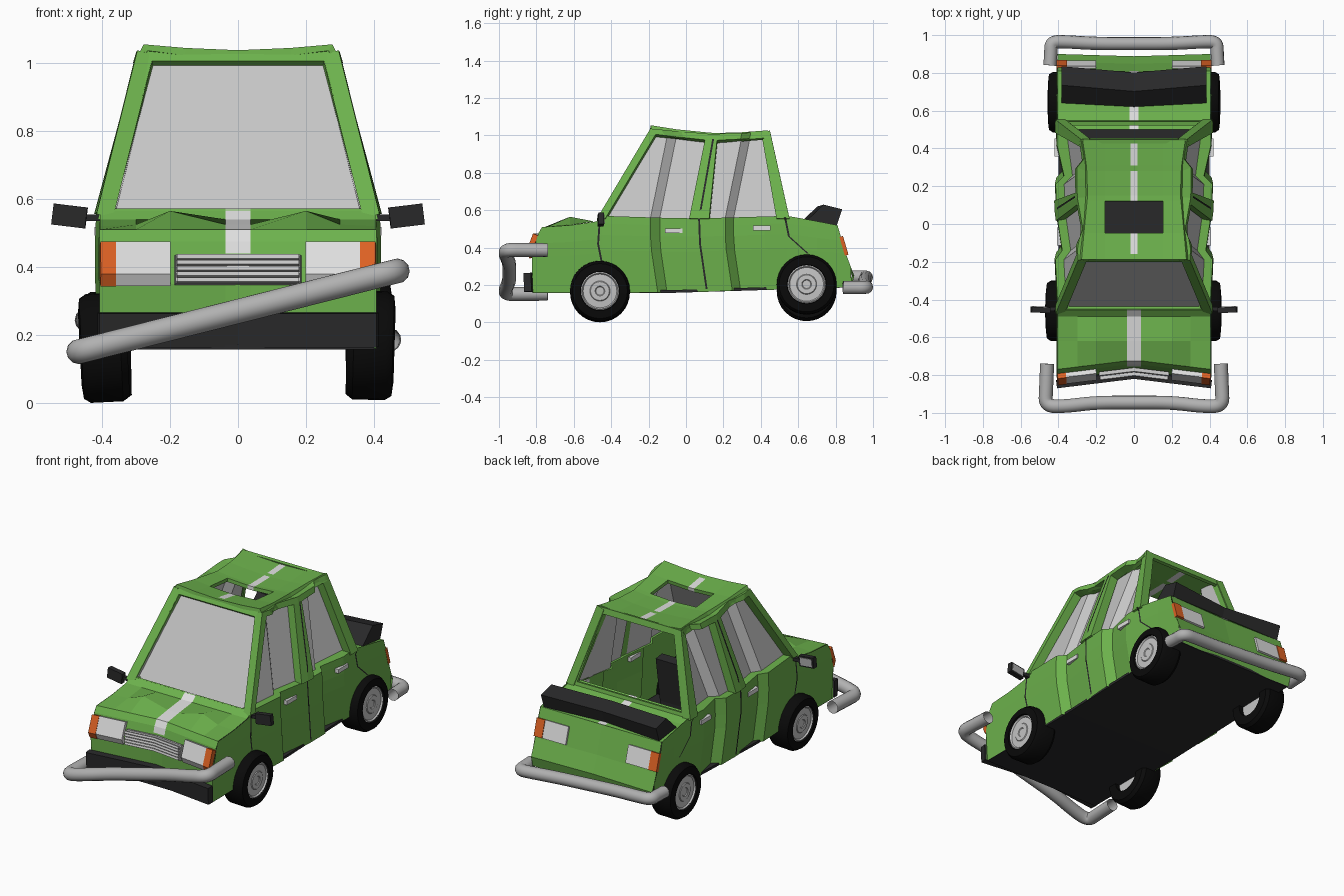
import bpy, bmesh, math
from mathutils import Matrix, Vector, Euler

if "Cube" in bpy.data.objects:
    bpy.data.objects.remove(bpy.data.objects["Cube"])


def colour(name, r, g, b):
    m = bpy.data.materials.new(name)
    m.use_nodes = True
    m.diffuse_color = (r, g, b, 1)
    m.node_tree.nodes["Principled BSDF"].inputs["Base Color"].default_value = (r, g, b, 1)
    return m


GREEN = colour("body green", .15, .44, .072)
TRIM = colour("trim black", .022, .022, .023)
TYRE = colour("tyre black", .003, .003, .003)
GLASS = colour("glass grey", .56, .56, .56)
LAMP = colour("lamp white", .73, .73, .73)
STEEL = colour("steel grey", .44, .44, .44)
ORANGE = colour("signal orange", .72, .12, .017)


def interp(t, table):
    for (a, u), (b, v) in zip(table, table[1:]):
        if t <= b:
            return u + (v - u) * max(0, (t - a) / (b - a))
    return table[-1][1]


def finish(name, bm, mats, solid=0, mirror=False, smooth=False):
    me = bpy.data.meshes.new(name)
    bm.to_mesh(me)
    bm.free()
    for m in mats:
        me.materials.append(m)
    ob = bpy.data.objects.new(name, me)
    bpy.context.collection.objects.link(ob)
    if solid:
        mod = ob.modifiers.new("Thickness", "SOLIDIFY")
        mod.thickness, mod.offset = solid, 0
    if mirror:
        mod = ob.modifiers.new("Mirror", "MIRROR")
        mod.use_mirror_merge = False
    if smooth:
        bpy.ops.object.select_all(action="DESELECT")
        ob.select_set(True)
        bpy.context.view_layer.objects.active = ob
        bpy.ops.object.shade_smooth_by_angle(angle=math.radians(35))
    return ob


def sheet(name, rows, *mats, pick=None, keep=None, closed=False, **kw):
    """Quad grid through rows of points."""
    bm = bmesh.new()
    grid = [[bm.verts.new(p) for p in row] for row in rows]
    for r, s in zip(grid, grid[1:]):
        for i in range(len(r) - 1):
            quad = (r[i], r[i + 1], s[i + 1], s[i])
            mid = sum((v.co for v in quad), Vector()) / 4
            if keep and not keep(mid):
                continue
            f = bm.faces.new(quad)
            f.material_index = pick(mid) if pick else 0
    if closed:
        bmesh.ops.remove_doubles(bm, verts=bm.verts, dist=1e-5)
        bmesh.ops.holes_fill(bm, edges=[e for e in bm.edges if e.is_boundary], sides=0)
        bmesh.ops.recalc_face_normals(bm, faces=bm.faces)
    return finish(name, bm, mats, **kw)


def box(name, at, size, mat, rot=(0, 0, 0), **kw):
    bm = bmesh.new()
    mtx = Matrix.LocRotScale(Vector(at), Euler(rot), Vector(size))
    bmesh.ops.create_cube(bm, size=1, matrix=mtx)
    return finish(name, bm, [mat], **kw)


# Shape of the flanks: crumpled along y, leaning in above the belt line
DENTS = [(-.46, 0), (-.19, .012), (-.14, -.025), (.06, .005), (.21, .01), (.255, -.034), (.42, .005), (.6, 0)]
BELT = [(-.78, .51), (-.62, .52), (-.48, .54), (-.45, .57), (.02, .555), (.54, .57), (.82, .52)]
SILL = [(-.82, .16), (-.1, .16), (.84, .19)]
NOSE = [(.16, -.82), (.35, -.825), (.475, -.79), (.51, -.77)]
TAIL = [(.19, .885), (.25, .9), (.35, .86), (.52, .81)]


def crease_shift(z):
    return .2 * max(0, z - .56) + .15 * max(0, .42 - z)


def side_x(y, z):
    lean = interp(z, [(.16, .4), (.42, .41), (.56, .405), (1.04, .275)])
    return lean + interp(y - crease_shift(z), DENTS)


def subdivide(path, cuts):
    pts = [Vector(a).lerp(Vector(b), i / cuts) for a, b in zip(path, path[1:]) for i in range(cuts)]
    return pts + [Vector(path[-1])]


def side_patch(name, low, high, mat, offset=0., cuts=1, **kw):
    """Patch on the flank between two edges of (y, z) points."""
    rows = [[(side_x(p.x, p.y) + offset, p.x, p.y) for p in subdivide(edge, cuts)] for edge in (low, high)]
    return sheet(name, rows, mat, mirror=True, **kw)


# Lower flanks
stations = [-1, -.62, -.48, -.45, -.19, -.14, .06, .21, .255, .42, .54, .7, 1]
flank = []
for f in (0, .32, .55, .75, .9, 1):
    row = []
    for y in stations:
        lo, hi = interp(y, SILL), interp(y, BELT)
        z = lo + f * (hi - lo)
        if abs(y) == 1:
            y = interp(z, NOSE if y < 0 else TAIL)
        elif -.4 < y < .5:
            y += crease_shift(z)
        row.append((side_x(y, z), y, z))
    flank.append(row)
sheet("body_side", flank, GREEN, mirror=True)
# Ledge below the side windows
sheet("window_sill", [[(x - d, y, z) for x, y, z in flank[-1][3:-2]] for d in (0, .06)], GREEN, mirror=True)


# Front end, hollowed towards the middle
def front_patch(name, xs, profile, *mats, **kw):
    rows = [[(x, y + .05 * (1 - abs(x) / .41), z) for x in xs] for z, y in profile]
    return sheet(name, rows, *mats, **kw)


def both(*xs):
    return [-x for x in reversed(xs)] + list(xs)


front_patch("front_panel", both(.037, .2, .407), [(z, interp(z, NOSE)) for z in (.16, .35, .44, .475, .51)],
            GREEN, LAMP, pick=lambda c: int(abs(c.x) < .03 and c.z > .44))
front_patch("front_lower_trim", [-.41, 0, .41], [(.165, -.845), (.265, -.85)], TRIM, solid=.04)
lamp = [(.47, -.805), (.38, -.84), (.35, -.825)]
front_patch("headlight", [.2, .36], lamp, LAMP, solid=.025, mirror=True)
front_patch("front_signal", [.36, .405], lamp, ORANGE, solid=.03, mirror=True)
front_patch("grille_back", [-.185, 0, .185], [(.435, -.82), (.35, -.838)], GLASS, solid=.02)
for i in range(5):
    z = .36 + .017 * i
    front_patch(f"grille_slat_{i + 1}", [-.18, 0, .18], [(z - .006, -.848), (z + .006, -.843)], GLASS, solid=.02)

# Bonnet with two raised ridges and a stripe
xs = both(.037, .2, .3, .405)
ridge = [(.037, .525), (.2, .565), (.3, .525), (.4, .52)]
bonnet = [[(x, -.77 + .05 * (1 - abs(x) / .41), .51) for x in xs],
          [(x, -.62, interp(abs(x), ridge)) for x in xs],
          [(x, -.49, .54) for x in xs],
          [(x, -.45, .572) for x in xs]]
sheet("bonnet", bonnet, GREEN, LAMP, pick=lambda c: int(abs(c.x) < .03))

# Boot lid and rear panel
xs = both(.025, .405)
sheet("boot_lid", [[(x, y, z) for x in xs] for y, z in ((.5, .575), (.6, .545), (.81, .52))],
      GREEN, LAMP, pick=lambda c: int(abs(c.x) < .02))
sheet("rear_panel", [[(x, y - .012 * (x == 0), z) for x in (-.405, 0, .405)] for z, y in TAIL], GREEN)


def rear_plate(name, x0, x1, mat, thick):
    rows = [[(x, interp(z, TAIL) + .002, z) for x in (x0, x1)] for z in (.36, .46)]
    sheet(name, rows, mat, solid=thick, mirror=True)


rear_plate("tail_light", .2, .355, LAMP, .012)
rear_plate("rear_signal", .355, .41, ORANGE, .02)

# Floor and front seats
sheet("floor", [[(-.4, y, z), (.4, y, z)] for y, z in ((-.82, .165), (-.1, .165), (.88, .195))], TRIM, solid=.015)
box("seat_base", (.2, -.28, .24), (.2, .2, .12), TRIM, mirror=True)
box("seat_back", (.2, -.19, .34), (.2, .06, .28), TRIM, (-.15, 0, 0), mirror=True)

# Roof with open hatch and broken stripe
roof_top = [(-.19, 1.045), (0, 1.015), (.2, 1), (.44, 1.018)]
roof_half = [(-.19, .272), (0, .255), (.15, .24), (.3, .245), (.44, .265)]
roof = []
for y in (-.19, -.16, -.05, .12, .15, .28, .31, .44):
    w, top = interp(y, roof_half), interp(y, roof_top)
    row = [(x, y, top - .018 * (1 - (x / w) ** 2)) for x in both(.02, .155, w)]
    roof.append([(-w - .015, y, top - .035)] + row + [(w + .015, y, top - .035)])
sheet("roof", roof, GREEN, LAMP,
      pick=lambda c: int(abs(c.x) < .015 and c.y > -.16 and not .28 < c.y < .31),
      keep=lambda c: not (abs(c.x) < .15 and -.05 < c.y < .12), solid=.022)


# Windscreen and open rear window, each inset from one quad
def framed(name, low, high, inset, glazed):
    (w, y, z), (v, b, c) = low, high
    bm = bmesh.new()
    f = bm.faces.new([bm.verts.new(p) for p in ((-w, y, z), (w, y, z), (v, b, c), (-v, b, c))])
    bm.normal_update()
    style = {"use_boundary": True, "use_even_offset": True}
    bmesh.ops.inset_region(bm, faces=[f], thickness=inset, **style)
    if glazed:
        bmesh.ops.inset_region(bm, faces=[f], thickness=.004, depth=-.02, **style)
        f.material_index = 1
    else:
        bmesh.ops.delete(bm, geom=[f], context="FACES")
    finish(name, bm, [GREEN, GLASS], solid=0 if glazed else .02)


framed("windscreen", (.412, -.472, .54), (.28, -.185, 1.035), .034, True)
framed("rear_window_frame", (.395, .54, .545), (.265, .437, 1.02), .036, False)

# Side windows folded along the creases, pillars and rails
side_patch("front_side_glass", [(-.46, .56), (-.19, .56), (-.14, .56), (.05, .55)],
           [(-.18, 1.01), (-.1, 1), (-.05, 1), (.13, .98)], GLASS, -.045)
side_patch("rear_side_glass", [(.1, .55), (.21, .56), (.255, .56), (.51, .56)],
           [(.16, .98), (.3, 1), (.345, 1), (.42, 1)], GLASS, -.045)
pillars = {"front_pillar": [(-.475, .55), (-.43, .55), (-.19, 1.03), (-.155, 1.01)],
           "middle_pillar": [(.02, .55), (.125, .55), (.11, 1), (.17, 1)],
           "rear_pillar": [(.485, .55), (.555, .55), (.405, 1), (.45, 1.02)]}
for name, (a, b, c, d) in pillars.items():
    side_patch(name, [a, b], [c, d], GREEN, -.014, cuts=2, solid=.05)
side_patch("front_window_rail", [(-.17, 1), (.14, .965)], [(-.19, 1.03), (.14, 1)], GREEN, -.014, cuts=6, solid=.05)
side_patch("rear_window_rail", [(.14, .965), (.43, .985)], [(.14, 1), (.44, 1.015)], GREEN, -.014, cuts=6, solid=.05)

# Panel gaps on the flanks
gaps = {"door_gap": [(.145, .98), (.07, .555), (.075, .42), (.11, .18)],
        "wing_gap": [(-.46, .56), (-.47, .42), (-.45, .32)],
        "rear_gap": [(.53, .56), (.55, .46), (.65, .37)]}
for name, path in gaps.items():
    rows = [[(side_x(p.x, p.y) + (.015 if p.y > .56 else .004), p.x + d, p.y) for d in (-.005, .005)]
            for p in subdivide(path, 5)]
    sheet(name, rows, TRIM, mirror=True)

# Door handles and wing mirrors
for name, y, z in (("front_handle", -.065, .49), ("rear_handle", .405, .505)):
    box(name, (side_x(y, z), y, z), (.026, .095, .025), LAMP, mirror=True)
box("mirror_arm", (.425, -.45, .545), (.06, .02, .02), TRIM, mirror=True)
box("mirror_shell", (.495, -.455, .55), (.1, .03, .062), TRIM, (0, -.12, .05), mirror=True)
box("mirror_face", (.495, -.439, .55), (.08, .005, .045), STEEL, (0, -.12, .05), mirror=True)

# Boot spoiler, bowed forwards in the middle
wing = [(.635, .535), (.735, .63), (.835, .605), (.805, .515)]
rows = [[(x, y - .033 * (x == 0), z - .01 * (x == 0)) for y, z in wing + wing[:1]] for x in (-.385, 0, .385)]
sheet("spoiler", rows, TRIM, closed=True)


# Bent tube bumpers
def tube(name, path, height, slope, radius):
    cu = bpy.data.curves.new(name, "CURVE")
    cu.dimensions, cu.bevel_depth, cu.bevel_resolution = "3D", radius, 4
    sp = cu.splines.new("NURBS")
    pts = [(-x, y) for x, y in path] + [(0, path[-1][1])] + path[::-1]
    sp.points.add(len(pts) - 1)
    for p, (x, y) in zip(sp.points, pts):
        p.co = (x, y, height + slope * x, 1)
    sp.use_endpoint_u, sp.order_u, sp.resolution_u = True, 3, 6
    cu.materials.append(STEEL)
    bpy.context.collection.objects.link(bpy.data.objects.new(name, cu))


tube("front_tube_bumper", [(.46, -.74), (.465, -.87), (.47, -.965), (.36, -.965), (.2, -.945)], .27, .253, .037)
tube("rear_tube_bumper", [(.445, .84), (.44, .9), (.44, .965), (.36, .965), (.2, .955)], .215, -.065, .035)


# Wheels turned from a profile, slightly crooked
def lathe(name, profile, mat, place, steps=32):
    rows = []
    for i in range(steps + 1):
        a = math.tau * (i % steps) / steps
        rows.append([place @ Vector((x, r * math.cos(a), r * math.sin(a))) for r, x in profile])
    sheet(name, rows, mat, closed=True, smooth=True)


tyre = [(.09, -.07), (.145, -.07), (.16, -.05), (.16, .045), (.147, .065), (.105, .07), (.1, .05), (.09, -.07)]
hub = [(0, -.04), (.104, -.04), (.104, .058), (.096, .064), (.09, .056), (.054, .058),
       (.05, .062), (.026, .062), (.022, .058), (0, .058)]
wheels = {"front_left": (.39, -.46, .17, .03), "front_right": (-.395, -.46, .163, .05),
          "rear_left": (.385, .645, .203, -.02), "rear_right": (-.385, .645, .168, .02)}
for name, (x, y, z, camber) in wheels.items():
    turn = Matrix.Rotation(0 if x > 0 else math.pi, 4, "Z")
    place = Matrix.Translation((x, y, z)) @ turn @ Matrix.Rotation(camber, 4, "Y")
    lathe(name + "_tyre", tyre, TYRE, place)
    lathe(name + "_hub", hub, GLASS, place)
